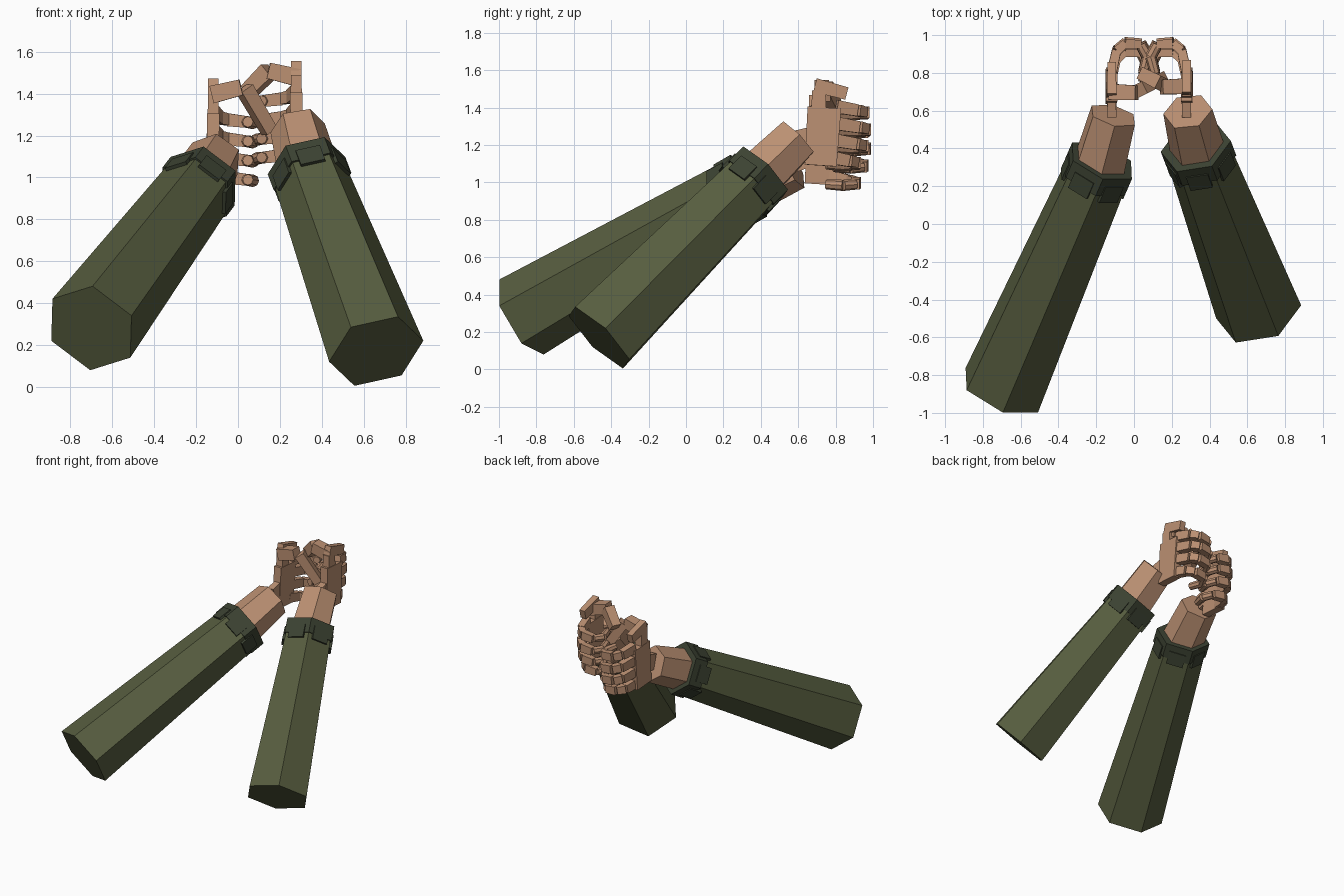
import bpy, bmesh, math
from mathutils import Vector as V

if "Cube" in bpy.data.objects:
    bpy.data.objects.remove(bpy.data.objects["Cube"])


def material(name, col):
    m = bpy.data.materials.new(name)
    m.diffuse_color = (*col, 1)
    m.use_nodes = True
    m.node_tree.nodes["Principled BSDF"].inputs["Base Color"].default_value = m.diffuse_color
    return m


SKIN = material("skin", (0.50, 0.28, 0.17))
OLIVE = material("olive cloth", (0.095, 0.11, 0.05))
DARK = material("dark cloth", (0.045, 0.055, 0.032))


def finish(bm, name, mat):
    bmesh.ops.recalc_face_normals(bm, faces=bm.faces)
    me = bpy.data.meshes.new(name)
    bm.to_mesh(me)
    bm.free()
    me.materials.append(mat)
    ob = bpy.data.objects.new(name, me)
    bpy.context.collection.objects.link(ob)


def frame(p, q, ref):
    w = (q - p).normalized()
    u = (ref - w * ref.dot(w)).normalized()
    return u, w.cross(u)


def loft(name, stations, ref, mat, n=6):
    """Prism with n sides through (point, radius) stations, capped."""
    bm = bmesh.new()
    u, v = frame(V(stations[0][0]), V(stations[-1][0]), V(ref))
    rings = []
    for c, r in stations:
        rings.append([bm.verts.new(V(c) + r * (u * math.cos(k * math.tau / n) + v * math.sin(k * math.tau / n)))
                      for k in range(n)])
    for a, b in zip(rings, rings[1:]):
        for k in range(n):
            bm.faces.new((a[k], a[(k + 1) % n], b[(k + 1) % n], b[k]))
    bm.faces.new(rings[0])
    bm.faces.new(rings[-1])
    finish(bm, name, mat)


def block(name, p, q, h, t, mat=SKIN, ref=(0, 0, 1), taper=0.9):
    """Box from p to q; h along ref, t across it."""
    p, q = V(p), V(q)
    u, v = frame(p, q, V(ref))
    bm = bmesh.new()
    rings = [[bm.verts.new(c + u * (a * h * s / 2) + v * (b * t * s / 2))
              for a, b in ((1, 1), (1, -1), (-1, -1), (-1, 1))] for c, s in ((p, 1), (q, taper))]
    for k in range(4):
        bm.faces.new((rings[0][k], rings[0][k - 1], rings[1][k - 1], rings[1][k]))
    bm.faces.new(rings[0])
    bm.faces.new(rings[1])
    finish(bm, name, mat)


def arm(side, base, axis, ref, t0, t1, wrist_end):
    base, axis = V(base), V(axis).normalized()
    at = lambda t: base + axis * t
    # sleeve, turned-up cuff and wrist
    loft(side + "_sleeve", [(at(0), 0.233), (at(t0 + 0.04), 0.18)], ref, OLIVE)
    loft(side + "_cuff", [(at(t0), 0.192), (at(t1), 0.192)], ref, DARK)
    loft(side + "_wrist", [(at(t1 - 0.06), 0.15), (V(wrist_end), 0.132)], ref, SKIN)
    # tabs hanging from the cuff faces
    u, v = frame(at(0), at(1), V(ref))
    for k in range(6):
        a = (k + 0.5) * math.tau / 6
        d = u * math.cos(a) + v * math.sin(a)
        block(side + "_cuff_tab", at(t0 + 0.06) + d * 0.163, at(t0 - 0.04) + d * 0.165,
              0.02, 0.12, DARK, d, 1)


arm("left", (-0.70, -0.88, 0.28), (0.354, 0.81, 0.468), (-0.185, 0, 0.14), 1.39, 1.50, (-0.11, 0.575, 1.09))
arm("right", (0.66, -0.465, 0.17), (-0.258, 0.679, 0.687), (0.225, 0.035, 0.05), 1.18, 1.29, (0.285, 0.595, 1.235))


def hand(side, x, s, top, drop):
    """x: outer palm position, s: inward direction, top: height of first finger."""
    # palm and wrist stub
    block(side + "_palm", (x, 0.74, top + 0.015), (x - 0.005 * s, 0.72, top - 0.295), 0.18, 0.06,
          ref=(0, 1, 0.1), taper=0.95)
    block(side + "_wrist_stub", (x, 0.58, top - 0.17), (x, 0.68, top - 0.14), 0.12, 0.05)
    # four curled fingers
    for i in range(4):
        z = top - drop * i
        r = (0.955, 0.965, 0.95, 0.91)[i]
        k = (0.835, 0.835, 0.825, 0.80)[i]
        pts = [(x, k - 0.03, z + 0.02), (x + 0.025 * s, r - 0.04, z),
               (x + 0.07 * s, r, z - 0.01), (x + 0.155 * s, r - 0.005, z - 0.02),
               (x + 0.19 * s, r - 0.07, z - 0.025), (x + 0.165 * s, r - 0.16, z - 0.02)]
        block(side + "_finger_knuckle", pts[0], pts[1], 0.07, 0.052)
        block(side + "_finger_bend", pts[1], pts[2], 0.06, 0.048)
        block(side + "_finger_middle", pts[2], pts[3], 0.062, 0.05)
        loft(side + "_finger_tip", [(pts[3], 0.028), (pts[4], 0.03)], (0, 0, 1), SKIN, 8)
        loft(side + "_finger_end", [(pts[4], 0.03), (pts[5], 0.026)], (0, 0, 1), SKIN, 8)


hand("right", 0.278, -1, 1.385, 0.09)
hand("left", -0.118, 1, 1.285, 0.092)

# thumbs: base along the palm, then two joints folded over the grip
block("right_thumb_base", (0.278, 0.69, 1.52), (0.278, 0.86, 1.475), 0.075, 0.05)
block("right_thumb_root", (0.278, 0.71, 1.38), (0.278, 0.71, 1.49), 0.08, 0.055, ref=(0, 1, 0))
block("right_thumb_middle", (0.29, 0.73, 1.475), (0.145, 0.725, 1.51), 0.085, 0.085)
block("right_thumb_tip", (0.15, 0.74, 1.51), (0.05, 0.79, 1.41), 0.08, 0.075)
block("left_thumb_base", (-0.118, 0.68, 1.435), (-0.118, 0.85, 1.39), 0.075, 0.05)
block("left_thumb_root", (-0.118, 0.71, 1.28), (-0.118, 0.71, 1.40), 0.08, 0.055, ref=(0, 1, 0))
block("left_thumb_middle", (-0.125, 0.70, 1.395), (0.015, 0.695, 1.43), 0.085, 0.085)
block("left_thumb_tip", (0.03, 0.71, 1.425), (0.15, 0.77, 1.22), 0.07, 0.07)
